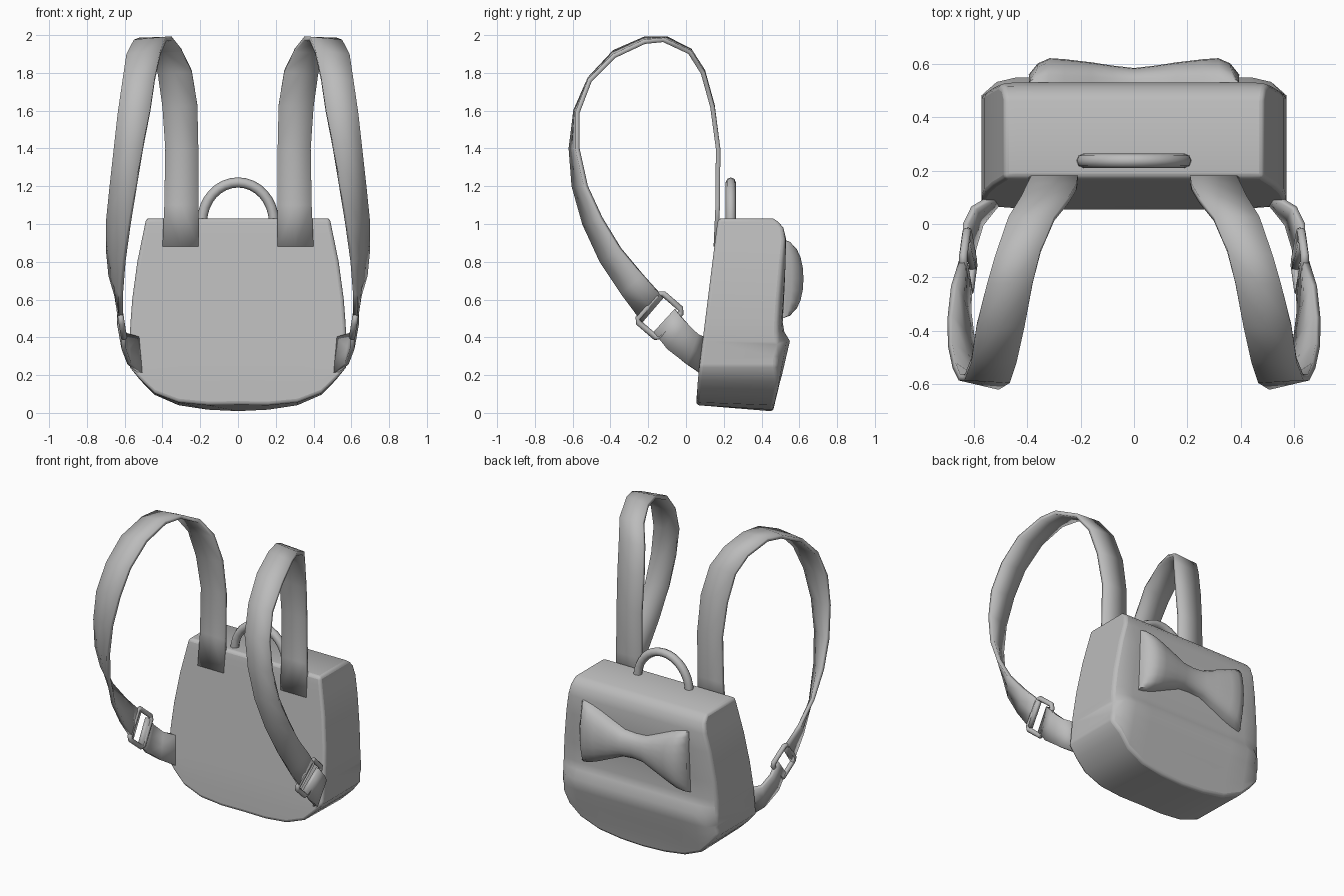
import bpy, bmesh, math
from mathutils import Vector

if "Cube" in bpy.data.objects:
    bpy.data.objects.remove(bpy.data.objects["Cube"])

grey = bpy.data.materials.new("grey_fabric")
grey.diffuse_color = (0.5, 0.5, 0.5, 1)
grey.use_nodes = True
grey.node_tree.nodes["Principled BSDF"].inputs["Base Color"].default_value = grey.diffuse_color


def lerp(table, t):
    """Piecewise linear lookup in a list of (position, value)."""
    if t <= table[0][0]:
        return table[0][1]
    for (a, p), (b, q) in zip(table, table[1:]):
        if t <= b:
            return p + (q - p) * (t - a) / (b - a)
    return table[-1][1]


def finish(name, bm, angle=40, mirror=False, thickness=0, bevel=0):
    bmesh.ops.recalc_face_normals(bm, faces=bm.faces)
    me = bpy.data.meshes.new(name)
    bm.to_mesh(me)
    bm.free()
    ob = bpy.data.objects.new(name, me)
    bpy.context.collection.objects.link(ob)
    me.materials.append(grey)
    if thickness:
        m = ob.modifiers.new("thickness", 'SOLIDIFY')
        m.thickness, m.offset = thickness, 0
    if bevel:
        m = ob.modifiers.new("soft_edges", 'BEVEL')
        m.width, m.segments = bevel, 3
        m.limit_method, m.angle_limit = 'ANGLE', math.radians(55)
    if mirror:
        ob.modifiers.new("mirror", 'MIRROR')
    bpy.ops.object.select_all(action='DESELECT')
    ob.select_set(True)
    bpy.context.view_layer.objects.active = ob
    bpy.ops.object.shade_smooth_by_angle(angle=math.radians(angle))
    return ob


def skin(bm, rows, closed=False):
    """Quads between successive rows of vertices."""
    for a, b in zip(rows, rows[1:]):
        n = len(a)
        for i in range(n if closed else n - 1):
            j = (i + 1) % n
            bm.faces.new((a[i], a[j], b[j], b[i]))


def tube(bm, path, r, closed=False, sides=8):
    """Round tube swept along a flat path."""
    path = [Vector(p) for p in path]
    n = len(path)
    normal = (path[n // 3] - path[0]).cross(path[2 * n // 3] - path[0]).normalized()
    rows = []
    for i, p in enumerate(path):
        before = path[i - 1] if closed or i else p
        after = path[(i + 1) % n] if closed or i < n - 1 else p
        side = (after - before).normalized().cross(normal)
        rows.append([bm.verts.new(p + r * (math.cos(a) * side + math.sin(a) * normal))
                     for a in (math.tau * k / sides for k in range(sides))])
    skin(bm, rows + rows[:1] if closed else rows, True)
    if not closed:
        bm.faces.new(rows[0])
        bm.faces.new(rows[-1])


# Bag body: front and back sheets with a curved base, joined round the rim
WIDTH = [(0, .572), (.44, .572), (.6, .56), (.8, .533), (1, .492), (1.03, .487)]
BASE = [(0, .008), (.28, .016), (.55, .04), (.77, .095), (.9, .17), (1, .24)]
FRONT = [(0, .05), (.2, .065), (1, .165), (1.03, .172)]
SIDE_BACK = [(0, .455), (.2, .475), (.9, .495), (1.03, .48)]
FLAP_BACK = [(0, .46), (.1, .48), (.2, .508), (.38, .55), (.43, .52), (.48, .512),
             (.7, .525), (.92, .53), (.98, .515), (1.01, .49), (1.03, .46)]
half = [.28, .55, .77, .9, 1]
columns = [-u for u in reversed(half)] + [0] + half
levels = [.3, .38, .43, .48, .6, .8, .92, .98, 1.01, 1.03]


def body_sheet(bm, back):
    rows = []
    for k in range(-3, len(levels)):
        row = []
        for u in columns:
            low = lerp(BASE, abs(u)) + (0 if back else .035 * (1 - abs(u)))
            z = levels[k] if k >= 0 else low + (levels[0] - low) * (k + 3) / 3
            x = u * lerp(WIDTH, z)
            if back:
                f = max(0, min(1, (.575 - abs(x)) / .08))
                y = lerp(SIDE_BACK, z) * (1 - f) + lerp(FLAP_BACK, z) * f
            else:
                y = lerp(FRONT, z)
            row.append(bm.verts.new((x, y, z)))
        rows.append(row)
    skin(bm, rows)
    return rows[0] + [r[-1] for r in rows[1:-1]] + rows[-1][::-1] + [r[0] for r in rows[-2:0:-1]]


bm = bmesh.new()
skin(bm, [body_sheet(bm, False), body_sheet(bm, True)], True)
finish("bag_body", bm, 50, bevel=.03)

# Bow: half-round sections, tall at the ends and pinched in the middle
BOW_HEIGHT = [(0, .085), (.07, .09), (.15, .125), (.25, .17), (.33, .2), (.385, .21)]
BOW_DEPTH = [(0, .585), (.1, .598), (.2, .615), (.31, .622), (.36, .602), (.385, .56)]
bm = bmesh.new()
rows = []
for x in (-.385, -.36, -.31, -.25, -.15, -.07, 0, .07, .15, .25, .31, .36, .385):
    h, d = lerp(BOW_HEIGHT, abs(x)), lerp(BOW_DEPTH, abs(x))
    row = []
    for k in range(11):
        a = math.pi * k / 10
        c = math.cos(a)
        bow_out = .02 * (1 - c * c) * (abs(x) / .385) ** 8      # rounded ends
        row.append(bm.verts.new((x + math.copysign(bow_out - .01, x) if x else 0,
                                 .51 + (d - .51) * math.sin(a) ** .7, .71 - h * c)))
    rows.append(row)
skin(bm, rows)
bm.faces.new(rows[0])
bm.faces.new(rows[-1])
finish("bow", bm, 50)

# Carry handle: arched tube on top
bm = bmesh.new()
arch = [(.19 * math.cos(a), .237, 1.01 + .21 * math.sin(a))
        for a in (math.pi * k / 16 for k in range(17))]
tube(bm, arch, .027)
finish("carry_handle", bm, 60)


def strap(name, edges):
    """Twisting ribbon from pairs of inner and outer edge points."""
    bm = bmesh.new()
    rows = []
    for inner, outer in edges:
        a, b = Vector(inner), Vector(outer)
        rows.append([bm.verts.new(a.lerp(b, t)) for t in (0, .5, 1)])
    skin(bm, rows)
    finish(name, bm, 40, mirror=True, thickness=.024)


# Shoulder straps, from the back panel over the top and down to the buckles
strap("shoulder_strap", [
    ((.21, .158, .88), (.40, .158, .88)),
    ((.21, .168, 1.1), (.39, .168, 1.1)),
    ((.21, .17, 1.4), (.385, .17, 1.4)),
    ((.215, .14, 1.63), (.40, .14, 1.62)),
    ((.245, .09, 1.81), (.425, .09, 1.80)),
    ((.30, .02, 1.92), (.47, .02, 1.91)),
    ((.35, -.10, 1.98), (.52, -.12, 1.975)),
    ((.38, -.22, 1.98), (.55, -.22, 1.965)),
    ((.41, -.38, 1.91), (.59, -.38, 1.89)),
    ((.44, -.51, 1.77), (.61, -.51, 1.76)),
    ((.465, -.585, 1.6), (.635, -.575, 1.59)),
    ((.505, -.61, 1.4), (.655, -.575, 1.4)),
    ((.54, -.595, 1.2), (.675, -.53, 1.2)),
    ((.575, -.54, 1.0), (.69, -.45, 1.03)),
    ((.605, -.45, .8), (.69, -.35, .87)),
    ((.62, -.34, .63), (.675, -.23, .73)),
    ((.62, -.23, .48), (.64, -.12, .61))])

# Lower straps, from the buckles to the lower corners of the bag
strap("lower_strap", [
    ((.605, -.17, .43), (.63, -.06, .55)),
    ((.605, -.10, .34), (.63, .0, .48)),
    ((.575, .0, .26), (.60, .06, .42)),
    ((.515, .075, .21), (.53, .10, .40))])

# Buckles: rounded rectangular rings joining the two straps
bm = bmesh.new()
centre = Vector((.622, -.14, .515))
across = Vector((.012, .066, .076))
along = Vector((-.008, .058, -.05))
corners = [(-1, -.8), (-.85, -1), (.85, -1), (1, -.8), (1, .8), (.85, 1), (-.85, 1), (-1, .8)]
tube(bm, [centre + across * a + along * b for a, b in corners], .016, True)
finish("buckle", bm, 60, mirror=True)
